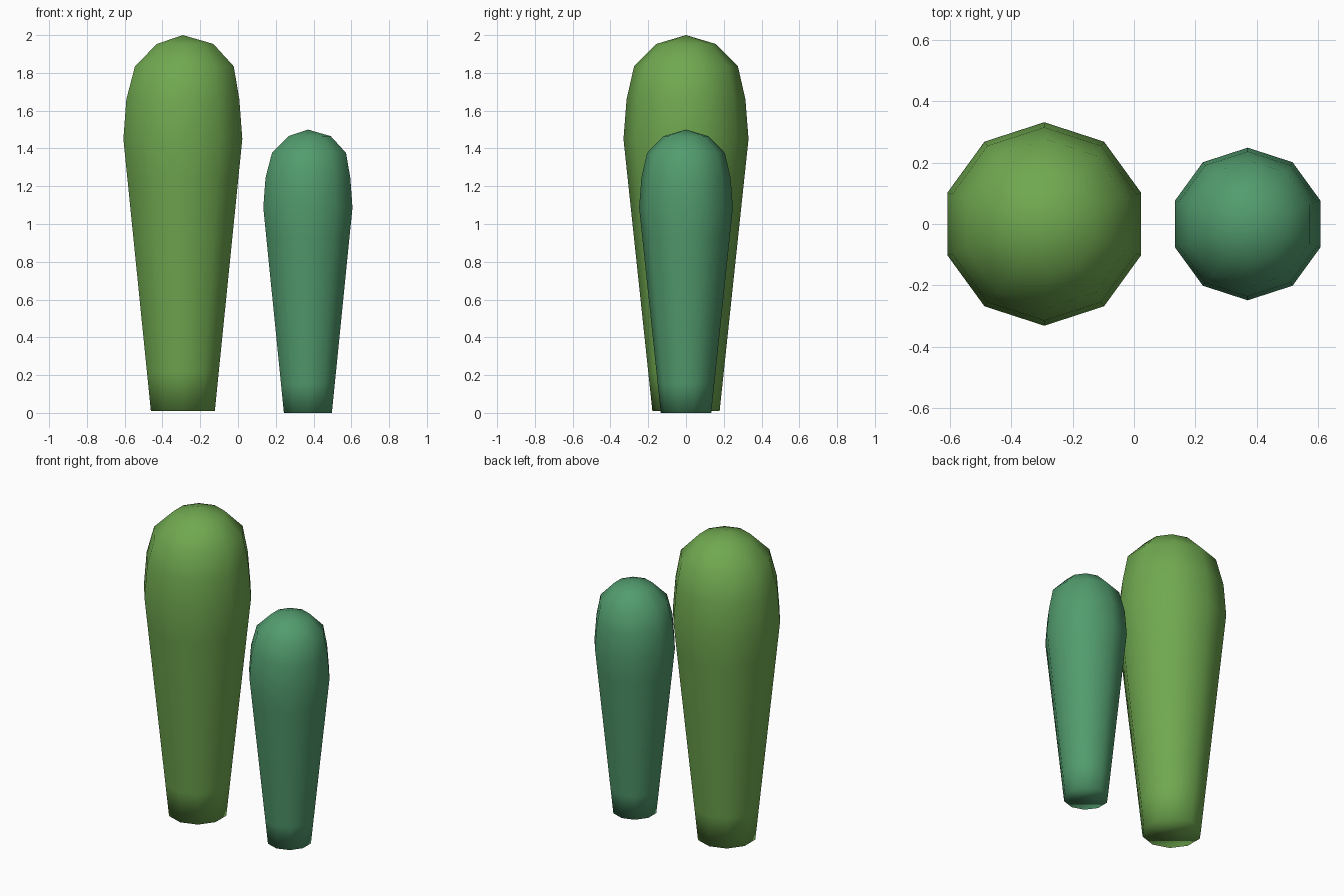
import bpy, bmesh, math

if "Cube" in bpy.data.objects:
    bpy.data.objects.remove(bpy.data.objects["Cube"])

SIDES = 10
SHAFT_ROWS = 7
# dome rings as (height fraction of dome, radius factor, sideways lean)
DOME = [(0.383, 0.95, 0.0), (0.70, 0.83, 0.008), (0.915, 0.475, 0.012)]


def material(name, colour):
    m = bpy.data.materials.new(name)
    m.diffuse_color = (*colour, 1)
    m.use_nodes = True
    m.node_tree.nodes["Principled BSDF"].inputs["Base Color"].default_value = m.diffuse_color
    return m


def stem(name, x, bottom, scale, mat):
    """Tapered ten-sided column with a domed top and a flat base."""
    radius, base, shoulder, top = 0.331 * scale, 0.178 * scale, 1.45 * scale, 2.0 * scale
    # straight taper, then dome
    rings = []
    for i in range(SHAFT_ROWS + 1):
        t = i / SHAFT_ROWS
        rings.append((bottom + (shoulder - bottom) * t, base + (radius - base) * t, 0))
    for h, r, lean in DOME:
        rings.append((shoulder + (top - shoulder) * h, radius * r, lean * scale))

    bm = bmesh.new()
    loops = []
    for z, r, lean in rings:
        angles = [math.pi / 2 + math.tau * k / SIDES for k in range(SIDES)]
        loops.append([bm.verts.new((r * math.cos(a) + lean, r * math.sin(a), z)) for a in angles])
    for low, high in zip(loops, loops[1:]):
        for k in range(SIDES):
            n = (k + 1) % SIDES
            bm.faces.new((low[k], low[n], high[n], high[k]))
    # tip fan and base cap
    tip = bm.verts.new((0, 0, top))
    for k in range(SIDES):
        bm.faces.new((loops[-1][k], loops[-1][(k + 1) % SIDES], tip))
    bm.faces.new(loops[0][::-1])
    for f in bm.faces:
        f.smooth = True

    mesh = bpy.data.meshes.new(name)
    bm.to_mesh(mesh)
    bm.free()
    mesh.materials.append(mat)
    ob = bpy.data.objects.new(name, mesh)
    ob.location.x = x
    bpy.context.collection.objects.link(ob)


stem("tall_stem", -0.292, 0.01, 1.0, material("leaf green", (0.162, 0.393, 0.08)))
stem("short_stem", 0.37, 0.0, 0.75, material("sea green", (0.084, 0.33, 0.155)))
